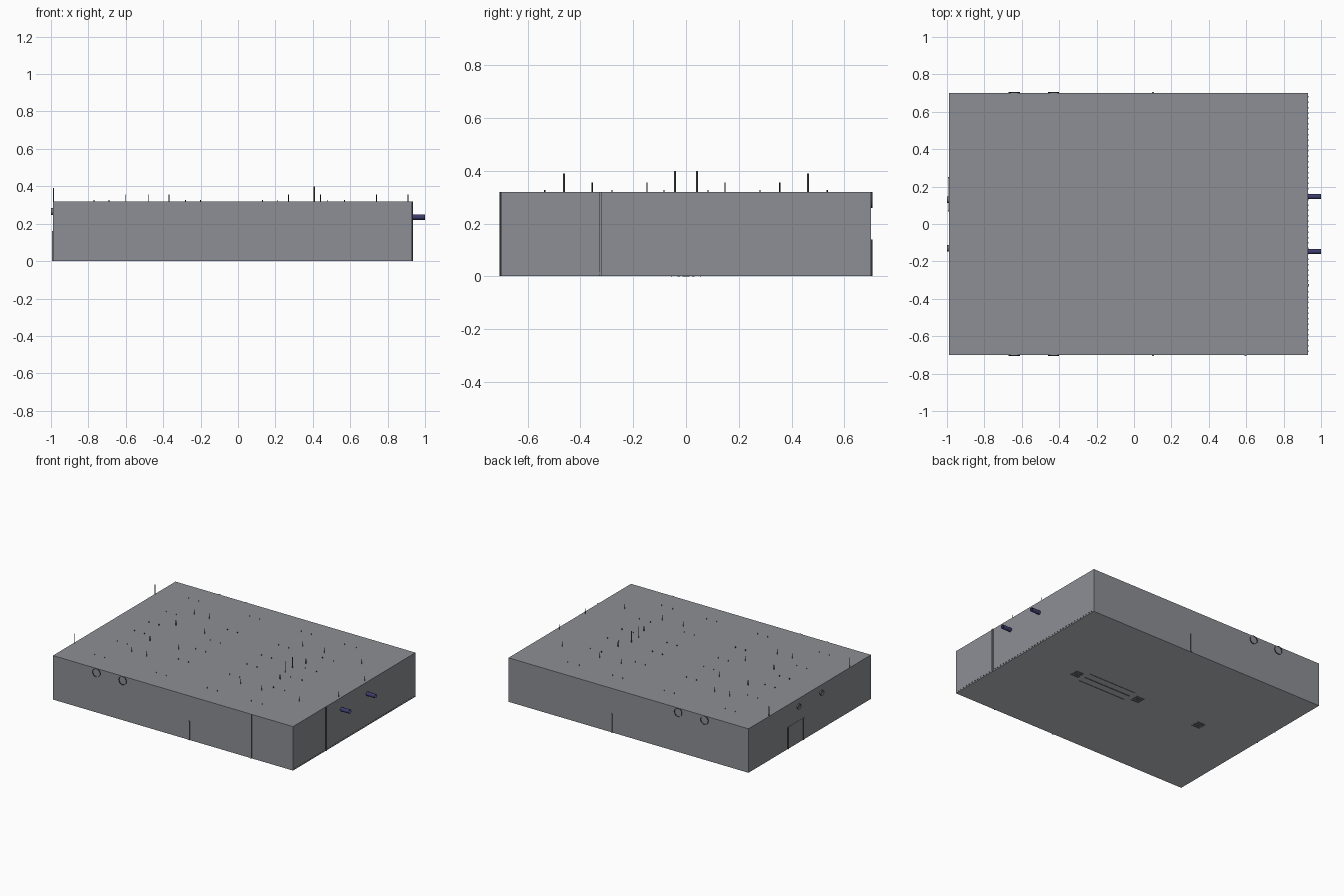
import bpy
import math
from mathutils import Vector

cube = bpy.data.objects.get("Cube")
if cube:
    bpy.data.objects.remove(cube, do_unlink=True)


def material(name, rgb):
    m = bpy.data.materials.new(name)
    m.use_nodes = True
    m.diffuse_color = (*rgb, 1)
    m.node_tree.nodes["Principled BSDF"].inputs["Base Color"].default_value = (*rgb, 1)
    return m


GREY = material("hull_grey", (0.262, 0.275, 0.298))
PALE = material("underside_pale_grey", (0.53, 0.57, 0.60))
MID = material("fitting_grey", (0.17, 0.175, 0.18))
DARK = material("dark_metal", (0.03, 0.032, 0.036))
NAVY = material("navy_blue", (0.045, 0.045, 0.15))

X0, X1, Y, BASE, TOP = -0.99, 0.93, 0.70, 0.002, 0.32


def box(name, lo, hi, mat, accent=None, facing=None):
    """Box between two corners; faces turned towards `facing` take the accent."""
    lo, hi = Vector(lo), Vector(hi)
    bpy.ops.mesh.primitive_cube_add(size=1, location=(lo + hi) / 2)
    ob = bpy.context.object
    ob.name = name
    ob.scale = hi - lo
    ob.data.materials.append(mat)
    if accent:
        ob.data.materials.append(accent)
        for p in ob.data.polygons:
            p.material_index = int(p.normal.dot(Vector(facing)) > 0.9)
    return ob


def tube(name, centre, radius, depth, axis, mat):
    """Open-ended tube."""
    bpy.ops.mesh.primitive_cylinder_add(vertices=20, radius=radius, depth=depth,
                                        location=centre, end_fill_type="NOTHING")
    ob = bpy.context.object
    ob.name = name
    ob.rotation_euler = Vector(axis).to_track_quat("Z", "Y").to_euler()
    ob.data.materials.append(mat)
    bpy.ops.object.shade_smooth_by_angle(angle=math.radians(40))


def spike(name, x, y, height, width, mat):
    """Slim open-ended post standing on the roof."""
    bpy.ops.mesh.primitive_cylinder_add(vertices=4, radius=width, depth=height,
                                        location=(x, y, TOP + height / 2),
                                        end_fill_type="NOTHING")
    bpy.context.object.name = name
    bpy.context.object.data.materials.append(mat)


# Main hull with a paler underside
box("hull", (X0, -Y, BASE), (X1, Y, TOP), GREY, PALE, (0, 0, -1))

for s in (-1, 1):
    # Navy pegs on one end, open sockets on the other
    tube("end_peg", ((X1 + 1) / 2, s * 0.147, 0.235), 0.014, 1 - X1, (1, 0, 0), NAVY)
    tube("end_socket", (X0 - 0.005, s * 0.13, 0.265), 0.018, 0.01, (1, 0, 0), MID)

    # Open rings on the long sides
    for x in (-0.64, -0.43):
        tube("side_ring", (x, s * (Y + 0.003), 0.29), 0.03, 0.006, (0, 1, 0), DARK)

    # Side door steps, dark on the edge only
    ya, yb = sorted((s * Y, s * (Y + 0.006)))
    box("side_door_step", (0.096, ya, BASE), (0.106, yb, 0.14), GREY, DARK, (1, 0, 0))

    # Tall aerials on the roof
    spike("end_aerial", X0 + 0.004, s * 0.462, 0.07, 0.0035, MID)
    spike("middle_aerial", 0.407, s * 0.042, 0.08, 0.0035, MID)

    # Roof posts
    for x in (-0.6, -0.48, 0.27, 0.44, 0.74):
        spike("roof_post", x, s * 0.355, 0.035, 0.0025, DARK)
    for x in (-0.6, -0.37, 0.44, 0.91):
        spike("roof_post", x, s * 0.148, 0.035, 0.0025, DARK)

    # Low roof studs
    for x in (-0.77, -0.69, -0.28, -0.2, 0.13, 0.21, 0.48, 0.57):
        for y in (0.535, 0.28, 0.083):
            spike("roof_stud", x, s * y, 0.007, 0.0025, DARK)

    # Thin rails beneath the hull
    box("under_rail", (0.04, s * 0.055 - 0.002, 0), (0.42, s * 0.055 + 0.002, BASE), MID)

# Full-height wall steps, dark on the edge only
box("front_step", (0.592, -Y - 0.006, BASE), (0.602, -Y, TOP), GREY, DARK, (1, 0, 0))
box("end_step", (X1, -0.33, BASE), (X1 + 0.006, -0.32, TOP), GREY, DARK, (0, -1, 0))

# End door jambs, dark on the edge only
for y in (0.074, 0.25):
    box("end_door_jamb", (X0 - 0.005, y - 0.006, BASE), (X0, y + 0.002, 0.16),
        GREY, DARK, (0, 1, 0))
box("end_door_lintel", (X0 - 0.002, 0.074, 0.158), (X0, 0.25, 0.16), GREY)

# Underside keel strip and slatted hatches
box("under_keel", (0.04, -0.004, 0), (0.42, 0.004, BASE), MID)
for x in (0.485, -0.03, -0.55):
    for i in range(4):
        y = -0.027 + i * 0.018
        box("under_hatch_slat", (x - 0.033, y - 0.005, 0), (x + 0.033, y + 0.005, BASE), MID)

# Row of small rivets along the lower end wall, dark below
for i in range(48):
    y = -0.68 + i * 1.36 / 47
    box("end_rivet", (X1, y - 0.004, 0.01), (X1 + 0.004, y + 0.004, 0.014),
        GREY, DARK, (0, 0, -1))
